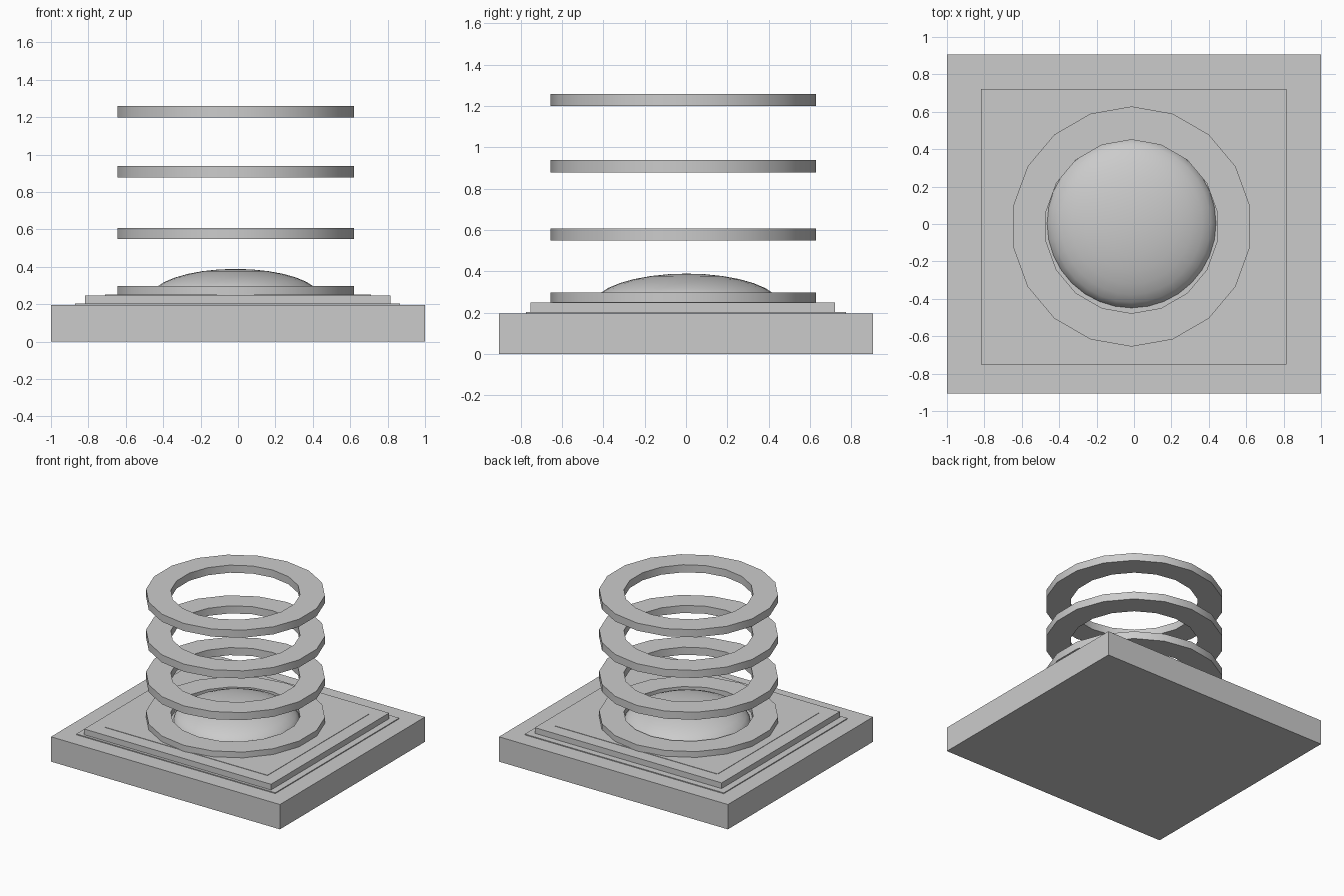
import bpy, bmesh, math

if "Cube" in bpy.data.objects:
    bpy.data.objects.remove(bpy.data.objects["Cube"])

CX, CY = -0.013, -0.0135   # ring centre
SIDES = 18


def box(name, x0, x1, y0, y1, z0, z1):
    bpy.ops.mesh.primitive_cube_add(size=1, location=((x0 + x1) / 2, (y0 + y1) / 2, (z0 + z1) / 2))
    o = bpy.context.object
    o.name = name
    o.scale = (x1 - x0, y1 - y0, z1 - z0)
    bpy.ops.object.transform_apply(location=False, rotation=False, scale=True)
    return o


def ring(name, z0, z1, r_out=0.642, r_in=0.464):
    # rectangular section swept round the vertical axis
    bm = bmesh.new()
    section = [(r_out, z0), (r_out, z1), (r_in, z1), (r_in, z0)]
    loops = []
    for i in range(SIDES):
        a = math.pi / 2 + 2 * math.pi * i / SIDES
        loops.append([bm.verts.new((r * math.cos(a), r * math.sin(a), z)) for r, z in section])
    for i in range(SIDES):
        a, b = loops[i], loops[(i + 1) % SIDES]
        for j in range(4):
            k = (j + 1) % 4
            bm.faces.new((a[j], b[j], b[k], a[k]))
    bmesh.ops.recalc_face_normals(bm, faces=bm.faces)
    me = bpy.data.meshes.new(name)
    bm.to_mesh(me)
    bm.free()
    o = bpy.data.objects.new(name, me)
    o.location = (CX, CY, 0)
    bpy.context.collection.objects.link(o)
    bpy.ops.object.select_all(action='DESELECT')
    o.select_set(True)
    bpy.context.view_layer.objects.active = o
    bpy.ops.object.shade_smooth_by_angle(angle=math.radians(30))
    return o


# stepped square base
box("base_slab", -1, 1, -0.905, 0.905, 0, 0.196)
box("base_trim", -0.871, 0.867, -0.773, 0.773, 0.15, 0.203)
box("base_step", -0.817, 0.815, -0.752, 0.722, 0.15, 0.248)
box("top_panel", -0.71, 0.71, -0.646, 0.62, 0.2, 0.251)

# flattened dome in the middle
bpy.ops.mesh.primitive_uv_sphere_add(segments=32, ring_count=16, radius=1, location=(CX, 0.003, 0.232))
dome = bpy.context.object
dome.name = "dome"
dome.scale = (0.457, 0.457, 0.157)
bpy.ops.object.transform_apply(location=False, rotation=False, scale=True)
bpy.ops.object.shade_smooth()

# seated ring and three floating rings
for i, (z0, z1) in enumerate([(0.237, 0.297), (0.548, 0.608), (0.878, 0.938), (1.199, 1.259)]):
    ring("ring_%d" % (i + 1), z0, z1)
